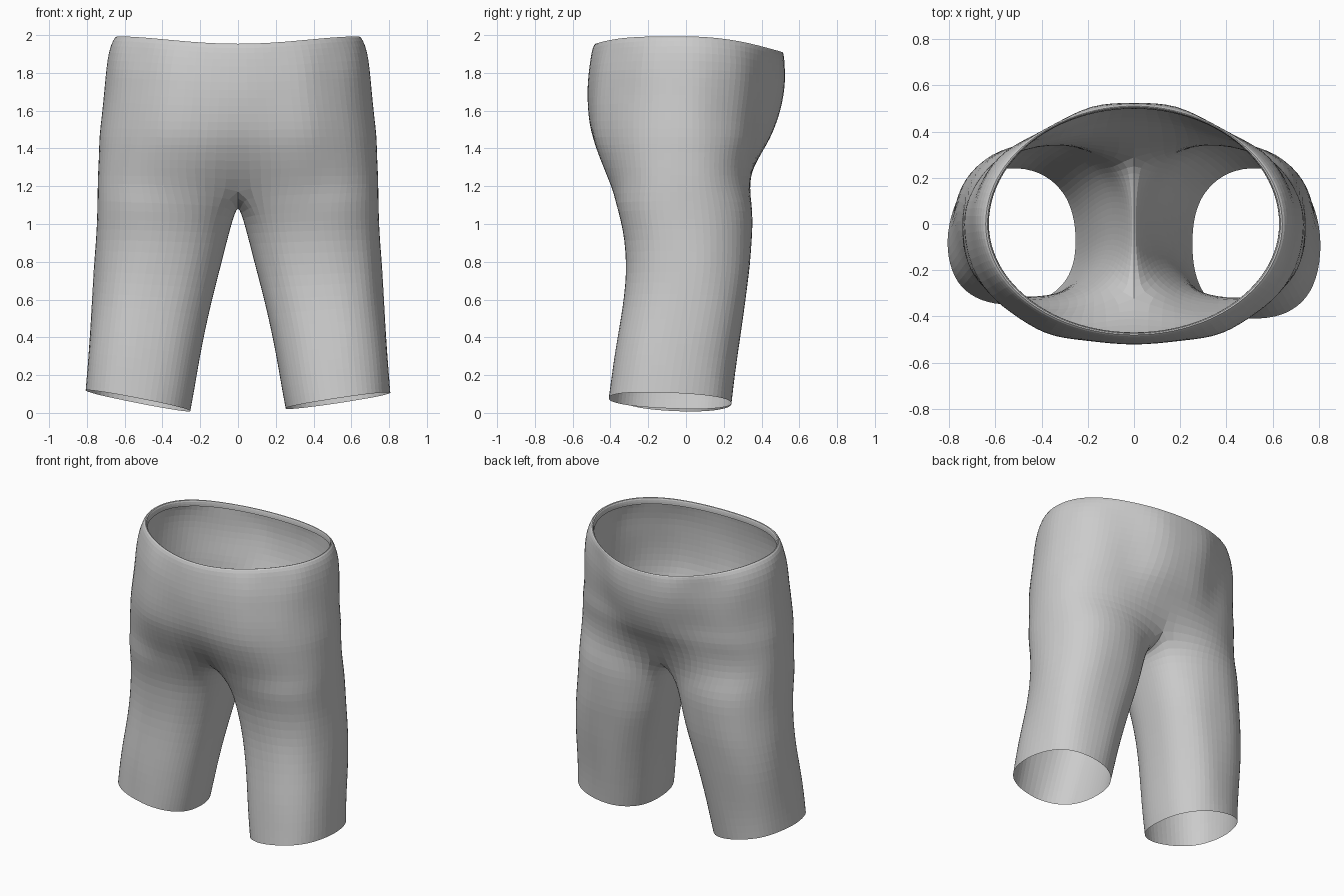
import bpy, bmesh, math
from mathutils import Vector, noise

if "Cube" in bpy.data.objects:
    bpy.data.objects.remove(bpy.data.objects["Cube"])

K, M = 24, 10   # columns on the outer half, columns on the inner leg

def spow(v, n):
    return math.copysign(abs(v) ** (2 / n), v)

def fold(p, amount):
    # soft cloth creases
    q = Vector((p.x * 5, p.y * 5, p.z * 2.2))
    d = Vector((p.x - 0.2, p.y, 0)).normalized()
    return p + d * noise.noise(q) * amount

# z, half width, front y, back y, front dent, back dent, back flank hollow, front and back squareness
TORSO = [
    (1.950, .630, -.470, .500, .00, .00, .00, 2.0, 2.0),   # folded-in hem
    (1.985, .628, -.470, .502, .00, .00, .00, 2.0, 2.0),
    (2.000, .642, -.480, .512, .00, .00, .005, 2.0, 2.0),
    (1.975, .664, -.495, .525, .00, .005, .015, 2.0, 2.0),
    (1.91, .688, -.512, .538, .005, .015, .035, 2.0, 2.0),
    (1.82, .703, -.528, .541, .01, .015, .045, 2.05, 2.0),
    (1.73, .713, -.535, .527, .01, .01, .045, 2.05, 2.0),
    (1.64, .720, -.537, .503, .015, .00, .045, 2.1, 2.05),
    (1.55, .727, -.534, .477, .02, .00, .04, 2.15, 2.1),
    (1.46, .734, -.524, .445, .03, .00, .025, 2.2, 2.25),
    (1.38, .738, -.505, .402, .045, .00, .01, 2.3, 2.4),
    (1.30, .744, -.476, .370, .06, .015, .0, 2.4, 2.5),
    (1.22, .750, -.436, .362, .12, .07, .0, 2.4, 2.5),
]
# z, inner x, outer x, front y, back y
LEG = [
    (1.12, .010, .752, -.388, .362),
    (1.03, .030, .753, -.348, .361),
    (.92, .055, .755, -.322, .356),
    (.78, .094, .759, -.314, .343),
    (.68, .122, .765, -.317, .328),
    (.54, .158, .776, -.335, .306),
    (.40, .189, .787, -.362, .284),
    (.27, .214, .796, -.385, .265),
    (.16, .233, .803, -.400, .251),
    (.065, .252, .808, -.412, .241),
]

def torso_ring(z, X, yf, yb, df, db, hollow, nf, nb):
    ring = []
    w = max(0, (z - 1.4) / .6)
    for i in range(K + 1):
        a = math.pi * (i / K - .5)
        s, c = math.sin(a), max(0, math.cos(a))
        n = nf if s < 0 else nb
        x = X * spow(c, n) if 0 < i < K else 0
        y = (yb if s > 0 else -yf) * spow(s, n)
        dent = math.exp(-(x / .17) ** 2)
        if s < 0:
            y += df * dent
        else:
            y -= db * dent + hollow * math.exp(-((x - .38) / .15) ** 2)
        dz = -.085 * s ** 2 if s > 0 else -.04 * s ** 4
        if z < 1.25:
            dz -= .04 * dent
            w = 1
            dz -= -.085 * s ** 2 if s > 0 else -.04 * s ** 4
        p = Vector((x, y, z + w * dz))
        if 0 < i < K and z < 1.95:
            p = fold(p, .014)
        ring.append(p)
    return ring

def leg_ring(z, xi, xo, yf, yb):
    ring = []
    w = max(0, 1 - z / 1.1)
    spread = math.radians(142)
    for i in range(K + M):
        if i <= K:
            a = -spread + 2 * spread * i / K
        else:
            a = spread + (2 * math.pi - 2 * spread) * (i - K) / M
        c, s = spow(math.cos(a), 2.35), spow(math.sin(a), 2.35)
        p = Vector(((xi + xo) / 2 + (xo - xi) / 2 * c,
                    (yf + yb) / 2 + (yb - yf) / 2 * s,
                    z + w * (.044 * c - .014 * s)))
        # outer cloth hangs higher than the inner leg near the crotch
        if z > 1:
            p.z += (z - 1) * .4 * (c - 1) * .5
        ring.append(fold(p, .014) if c > -.6 else p)
    return ring

bm = bmesh.new()
rows = [[bm.verts.new(p) for p in torso_ring(*r)] for r in TORSO]
for a, b in zip(rows, rows[1:]):
    for i in range(K):
        bm.faces.new((a[i], b[i], b[i + 1], a[i + 1]))

# crotch seam runs from the back centre to the front centre
top = rows[-1]
back, front = top[K].co, top[0].co
seam = []
for j in range(1, M):
    t = j / M
    p = back.lerp(front, t)
    p.z -= .085 * (1 - abs(2 * t - 1) ** 2)
    seam.append(bm.verts.new(p))
prev = top + seam
for r in LEG:
    ring = [bm.verts.new(p) for p in leg_ring(*r)]
    N = K + M
    for i in range(N):
        j = (i + 1) % N
        bm.faces.new((prev[i], ring[i], ring[j], prev[j]))
    prev = ring

# relax the join between seat and legs, keeping the centre seam on x = 0
near = [v for v in bm.verts if .85 < v.co.z < 1.4 and v.co.x > .002]
centre = [v for v in bm.verts if v.co.z < 1.4 and v.co.x < .002]
for _ in range(4):
    bmesh.ops.smooth_vert(bm, verts=near, factor=.35,
                          use_axis_x=True, use_axis_y=True, use_axis_z=True)
    bmesh.ops.smooth_vert(bm, verts=centre, factor=.2,
                          use_axis_x=False, use_axis_y=True, use_axis_z=True)
bmesh.ops.recalc_face_normals(bm, faces=bm.faces)

# second half, with its trouser leg slimmer at the front and its hem more slanted
bmesh.ops.mirror(bm, geom=bm.verts[:] + bm.edges[:] + bm.faces[:],
                 merge_dist=.0015, axis='X')
for v in bm.verts:
    if v.co.x < -.01 and v.co.z < .8:
        w = 1 - v.co.z / .8
        v.co.y += .065 * w * max(0, -v.co.y / .4)
        v.co.z -= w * .05 * (v.co.x + .53)
    v.co.z = min(2.0, max(0.0, v.co.z))

bmesh.ops.recalc_face_normals(bm, faces=bm.faces)
# outside of the cloth faces outward
outer = max(bm.faces, key=lambda f: f.calc_center_median().x)
if outer.normal.x < 0:
    bmesh.ops.reverse_faces(bm, faces=bm.faces)

mesh = bpy.data.meshes.new("shorts")
bm.to_mesh(mesh)
bm.free()
shorts = bpy.data.objects.new("shorts", mesh)
bpy.context.collection.objects.link(shorts)
sub = shorts.modifiers.new("soft_cloth", 'SUBSURF')
sub.levels = sub.render_levels = 1
